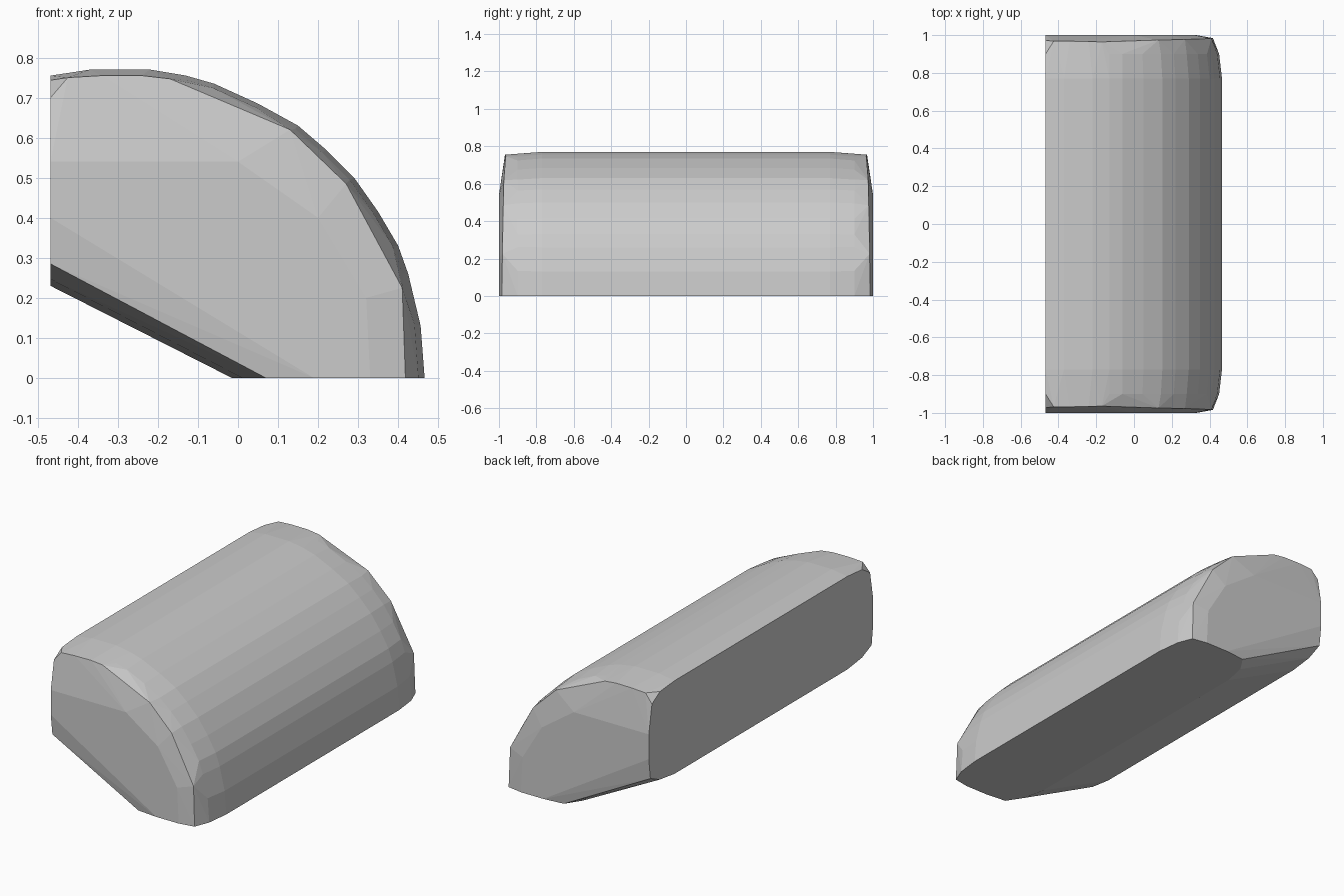
import bpy, bmesh, math

if "Cube" in bpy.data.objects:
    bpy.data.objects.remove(bpy.data.objects["Cube"])

# Curved upper profile (x, z), back edge to front foot
ARC = [(-0.468, 0.755), (-0.37, 0.77), (-0.22, 0.77), (-0.13, 0.755), (-0.06, 0.735),
       (0.05, 0.685), (0.15, 0.63), (0.22, 0.57), (0.29, 0.50), (0.35, 0.415),
       (0.40, 0.33), (0.425, 0.26), (0.456, 0.13), (0.466, 0)]
# Undercut at the lower back edge
UNDER = [(-0.015, 0), (-0.468, 0.23)]
# Rim around each end cap (x, y, z)
RIM = [(-0.468, 0.972, 0.70), (-0.425, 0.968, 0.75), (-0.34, 0.968, 0.755),
       (-0.24, 0.966, 0.755), (-0.17, 0.964, 0.747), (0.13, 0.974, 0.62),
       (0.27, 0.977, 0.485), (0.41, 0.982, 0.225), (0.418, 0.984, 0),
       (0.07, 0.988, 0), (-0.468, 0.986, 0.285)]
# Flat centre of each end cap
FLAT = [(-0.468, 0.54), (0.0, 0.54), (0.2, 0.40), (0.32, 0.2), (0.33, 0),
        (0.19, 0), (-0.468, 0.40)]


def inset(p, t):
    """Pull an arc point inwards, keeping it on the flat back or base."""
    x, z = p
    return (x if x < -0.46 else x + t * (-0.15 - x), z if z == 0 else z + t * (0.3 - z))


points = [(x, 0.77, z) for x, z in ARC + UNDER]
points += [(x, 0.90, z) for x, z in [inset(p, 0.025) for p in ARC] + [(0.012, 0), (-0.468, 0.247)]]
points += RIM
points += [(x, 1.0, z) for x, z in FLAT]

# Body: the solid is convex, so wrap the mirrored rings
bm = bmesh.new()
for x, y, z in points:
    bm.verts.new((x, y, z))
    bm.verts.new((x, -y, z))
hull = bmesh.ops.convex_hull(bm, input=bm.verts[:])
loose = {v for v in hull["geom_interior"] + hull["geom_unused"]
         if isinstance(v, bmesh.types.BMVert) and not v.link_faces}
bmesh.ops.delete(bm, geom=list(loose), context='VERTS')
bmesh.ops.dissolve_limit(bm, angle_limit=math.radians(0.5), verts=bm.verts[:], edges=bm.edges[:])
bmesh.ops.recalc_face_normals(bm, faces=bm.faces[:])

mesh = bpy.data.meshes.new("rounded_body")
bm.to_mesh(mesh)
bm.free()
body = bpy.data.objects.new("rounded_body", mesh)
bpy.context.collection.objects.link(body)
